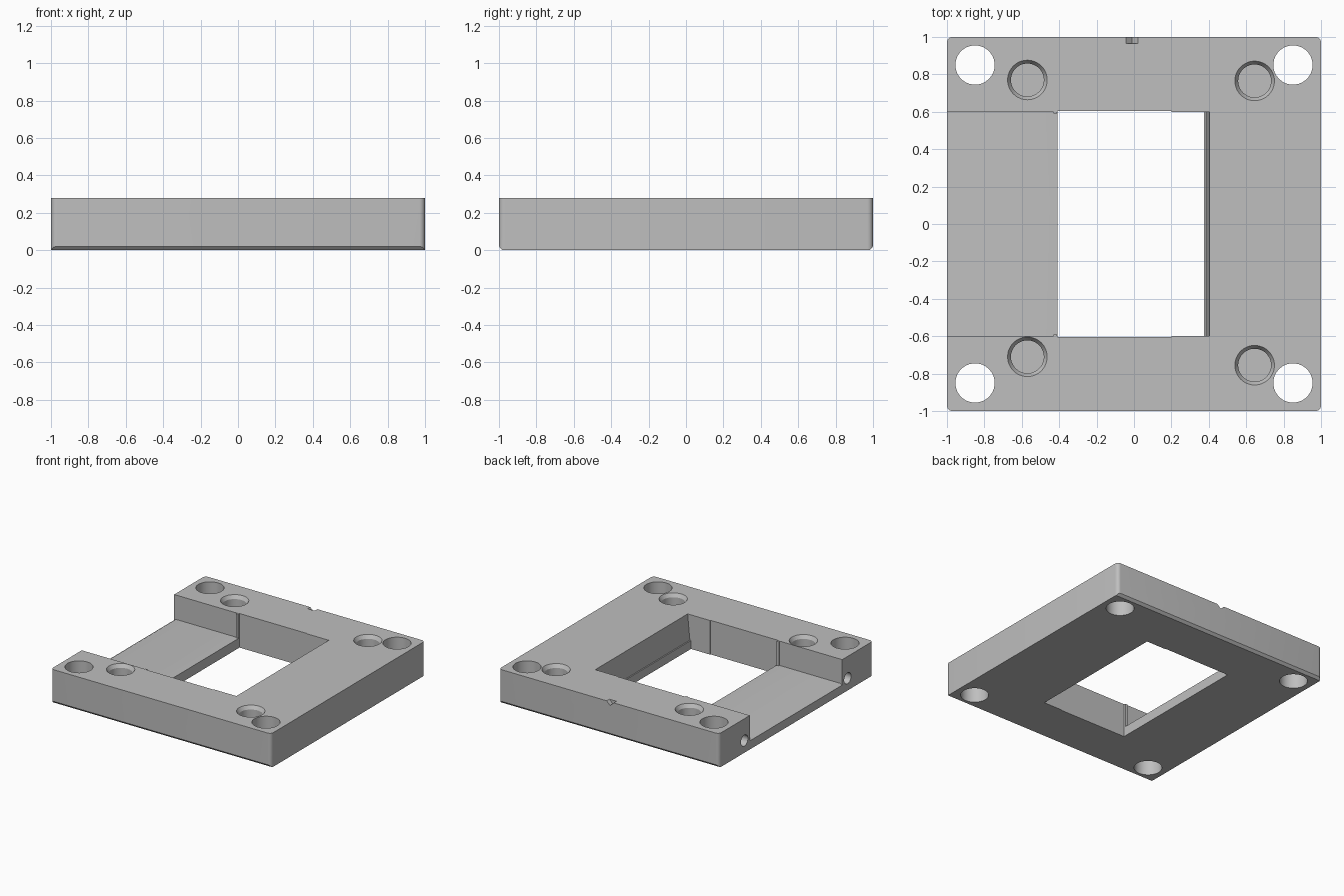
import bpy, bmesh
from math import cos, sin, pi
from mathutils import Vector

if "Cube" in bpy.data.objects:
    bpy.data.objects.remove(bpy.data.objects["Cube"], do_unlink=True)

H = 0.28        # plate thickness
FLOOR = 0.08    # height of the open tray floor

grey = bpy.data.materials.new("plain grey")
grey.use_nodes = True
grey.diffuse_color = (0.52, 0.52, 0.52, 1)
grey.node_tree.nodes["Principled BSDF"].inputs["Base Color"].default_value = grey.diffuse_color


def make_object(name, bm):
    bmesh.ops.recalc_face_normals(bm, faces=bm.faces)
    mesh = bpy.data.meshes.new(name)
    bm.to_mesh(mesh)
    bm.free()
    mesh.materials.append(grey)
    ob = bpy.data.objects.new(name, mesh)
    bpy.context.collection.objects.link(ob)
    return ob


def prism(name, points, axis, start, end):
    """Extrude a 2D outline along x, y or z."""
    bm = bmesh.new()
    place = {"x": lambda a, b: (start, a, b),
             "y": lambda a, b: (a, start, b),
             "z": lambda a, b: (a, b, start)}[axis]
    face = bm.faces.new([bm.verts.new(place(a, b)) for a, b in points])
    move = Vector([(end - start) * (axis == k) for k in "xyz"])
    new = bmesh.ops.extrude_face_region(bm, geom=[face])["geom"]
    bmesh.ops.translate(bm, vec=move,
                        verts=[v for v in new if isinstance(v, bmesh.types.BMVert)])
    return make_object(name, bm)


def box(name, x0, x1, y0, y1, z0, z1):
    return prism(name, [(x0, y0), (x1, y0), (x1, y1), (x0, y1)], "z", z0, z1)


def circle(x, y, r, n=48):
    return [(x + r * cos(2 * pi * i / n), y + r * sin(2 * pi * i / n)) for i in range(n)]


def cone(name, x, y, r_low, r_high, z0, z1):
    ob = prism(name, circle(x, y, r_low), "z", z0, z1)
    for v in ob.data.vertices:
        if v.co.z > (z0 + z1) / 2:
            v.co.x = x + (v.co.x - x) * r_high / r_low
            v.co.y = y + (v.co.y - y) * r_high / r_low
    return ob


def combine(target, tool, operation="DIFFERENCE"):
    mod = target.modifiers.new(tool.name, "BOOLEAN")
    mod.operation, mod.object, mod.solver = operation, tool, "EXACT"
    bpy.context.view_layer.objects.active = target
    bpy.ops.object.modifier_apply(modifier=mod.name)
    bpy.data.objects.remove(tool, do_unlink=True)


# Square plate with rounded upright corners
bm = bmesh.new()
bmesh.ops.create_cube(bm, size=1)
for v in bm.verts:
    v.co = (v.co.x * 2, v.co.y * 2, (v.co.z + 0.5) * H)
upright = [e for e in bm.edges if abs(e.verts[0].co.z - e.verts[1].co.z) > 0.1]
bmesh.ops.bevel(bm, geom=upright, offset=0.03, segments=6, profile=0.5, affect="EDGES")
plate = make_object("mounting_plate", bm)

# Chamfers under the front and back edges
for s in (-1, 1):
    combine(plate, prism("edge_chamfer", [(s * 0.98, -0.001), (s * 1.02, -0.001),
                                          (s * 1.02, 0.041)], "x", -1.1, 1.1))

# Open tray, its bevelled outer lip, and the window
combine(plate, box("tray_cut", -1.1, -0.35, -0.6, 0.6, FLOOR, 0.4))
combine(plate, prism("lip_cut", [(-1.02, FLOOR - 0.02), (-0.98, FLOOR + 0.001),
                                 (-1.02, FLOOR + 0.001)], "y", -0.6, 0.6))
combine(plate, prism("window_cut", [(-0.41, -0.1), (0.375, -0.1), (0.375, 0.07), (0.385, 0.07),
                                    (0.405, H), (0.405, 0.4), (-0.41, 0.4)], "y", -0.6, 0.6))
combine(plate, box("window_relief", -0.41, 0.2, -0.605, 0.605, -0.1, 0.4))

for s in (-1, 1):
    # Slim upright ribs where the tray meets the window
    combine(plate, box("stop_rib", -0.43, -0.411, *sorted((s * 0.59, s * 0.62)),
                       FLOOR - 0.02, H - 0.002), "UNION")
    # Corner through holes
    for x in (-0.85, 0.85):
        combine(plate, prism("corner_hole", circle(x, s * 0.85, 0.105), "z", -0.1, 0.4))
    # Round holes in the open end
    combine(plate, prism("end_hole", circle(s * 0.67, 0.1, 0.045, 32), "x", -1.1, -0.75))

# Blind round pockets with a chamfered rim
for x, y in ((-0.57, 0.77), (-0.57, -0.71), (0.645, 0.765), (0.645, -0.755)):
    combine(plate, cone("pocket", x, y, 0.088, 0.088, 0.17, 0.4))
    combine(plate, cone("pocket_rim", x, y, 0.087, 0.109, H - 0.03, H + 0.005))

# V-shaped notch in the back edge
combine(plate, prism("back_notch", [(-0.045, H + 0.001), (-0.01, H - 0.03),
                                    (0.022, H + 0.001)], "y", 0.965, 1.1))

bpy.ops.object.select_all(action="DESELECT")
plate.select_set(True)
bpy.context.view_layer.objects.active = plate
bpy.ops.object.shade_smooth_by_angle(angle=pi / 6)
